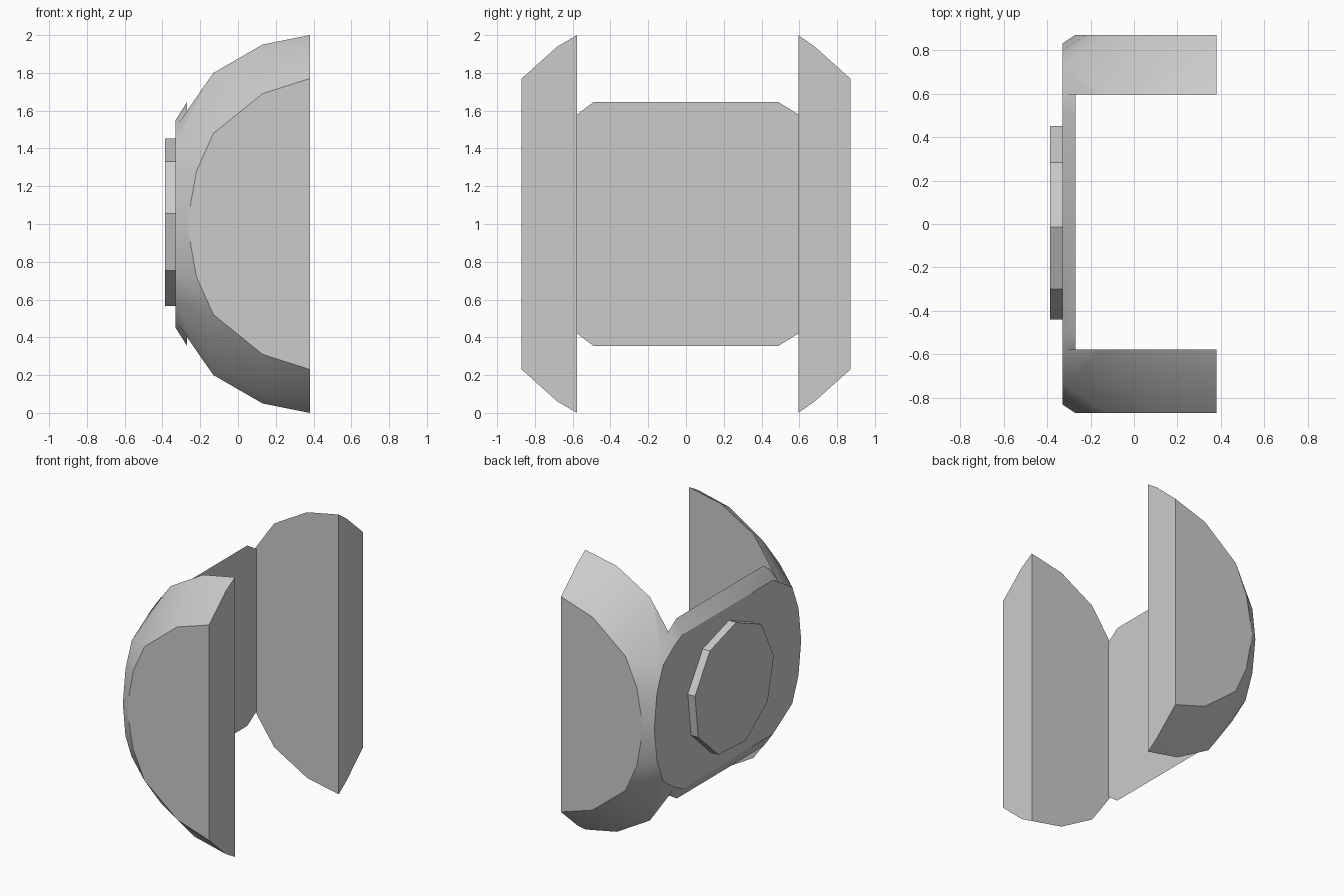
import bpy, bmesh
from math import radians, sin, cos, tau

cube = bpy.data.objects.get("Cube")
if cube:
    bpy.data.objects.remove(cube, do_unlink=True)

grey = bpy.data.materials.new("plain_grey")
grey.use_nodes = True
grey.diffuse_color = (0.6, 0.6, 0.6, 1)
grey.node_tree.nodes["Principled BSDF"].inputs["Base Color"].default_value = (0.6, 0.6, 0.6, 1)

MID = 1.0             # height of the mirror plane
BACK, INNER = -0.33, -0.27   # plate faces in x
OPEN = 0.38           # open side in x


def hull(name, points):
    """Solid convex part from its corner points."""
    bm = bmesh.new()
    for p in points:
        bm.verts.new(p)
    res = bmesh.ops.convex_hull(bm, input=bm.verts[:])
    loose = [v for v in bm.verts if not v.link_faces]
    bmesh.ops.delete(bm, geom=loose, context='VERTS')
    bmesh.ops.dissolve_limit(bm, angle_limit=radians(1), verts=bm.verts[:], edges=bm.edges[:])
    bmesh.ops.recalc_face_normals(bm, faces=bm.faces[:])
    mesh = bpy.data.meshes.new(name)
    bm.to_mesh(mesh)
    bm.free()
    mesh.materials.append(grey)
    ob = bpy.data.objects.new(name, mesh)
    bpy.context.collection.objects.link(ob)
    bpy.ops.object.select_all(action='DESELECT')
    ob.select_set(True)
    bpy.context.view_layer.objects.active = ob
    bpy.ops.object.shade_smooth_by_angle(angle=radians(32))
    return ob


def up_down(points):
    """Add the copies mirrored about the middle height."""
    return [(x, y, MID + s * h) for x, y, h in points for s in (1, -1)]


# Half heights along x for the outer face and the inner face of a cheek
outer = [(OPEN, 0.77), (0.13, 0.69), (-0.13, 0.48), (-0.22, 0.28), (INNER, 0)]
inner = [(OPEN, 1.0), (0.13, 0.95), (-0.13, 0.80), (-0.19, 0.715), (INNER, 0.585)]
# Rounded end of the plate's back face, as (y, half height)
plate_end = [(0.73, 0.415), (0.80, 0.24), (0.83, 0)]

# Two cheeks
for name, side, gap in (("left_cheek", 1, 0.595), ("right_cheek", -1, 0.577)):
    pts = [(x, 0.87, h) for x, h in outer]
    pts += [(x, gap, h) for x, h in inner]
    pts += [(a[0], 0.68, a[1] + 0.74 * (b[1] - a[1])) for a, b in zip(outer[:3], inner[:3])]
    pts += [(BACK, y, h) for y, h in plate_end]
    pts.append((BACK, gap, 0.51))
    hull(name, up_down([(x, side * y, h) for x, y, h in pts]))

# Bridge plate with a bevelled top and bottom
plate = []
for side, gap in ((1, 0.595), (-1, 0.577)):
    plate += [(BACK, side * 0.51, 0.55), (BACK, side * gap, 0.51),
              (INNER, side * 0.49, 0.645), (INNER, side * gap, 0.58)]
hull("bridge_plate", up_down(plate))

# Nine-sided boss on the plate
ring = [tau * i / 9 + radians(3) for i in range(9)]
hull("round_boss", [(x, 0.01 - 0.453 * sin(a), MID + 0.453 * cos(a))
                    for a in ring for x in (-0.387, -0.32)])
